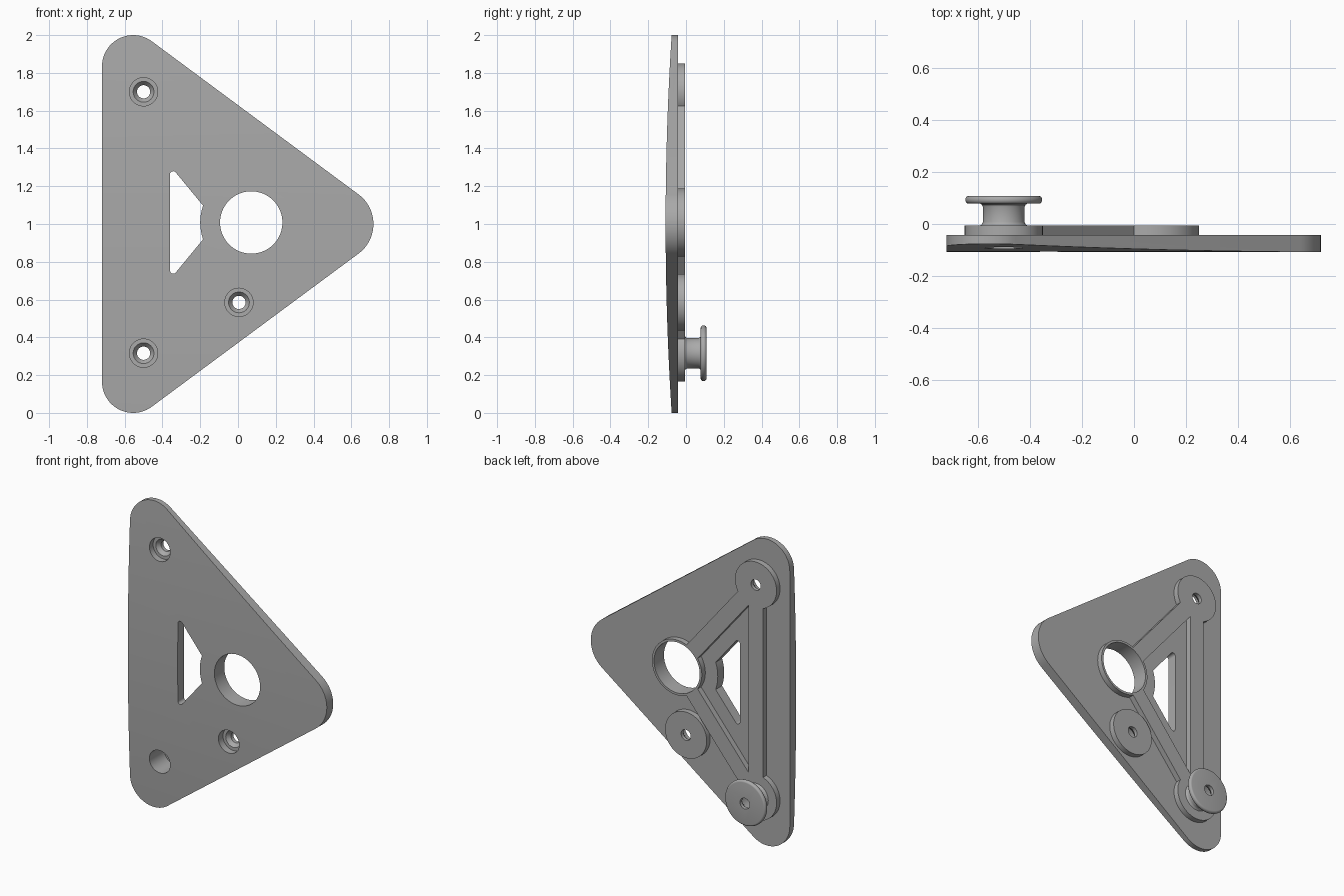
import bpy, bmesh, math
from mathutils import Vector

old = bpy.data.objects.get("Cube")
if old:
    bpy.data.objects.remove(old)

grey = bpy.data.materials.new("plain grey")
grey.use_nodes = True
grey.diffuse_color = (0.4, 0.4, 0.4, 1)
grey.node_tree.nodes["Principled BSDF"].inputs["Base Color"].default_value = grey.diffuse_color

MID = 1.008                      # height of the bore and slot
BACK = -0.042                    # rear face of the plate
RIM = -0.006                     # rear face of the raised frame
CENTRE = Vector((0.07, MID))     # big bore
TOP, LOW, THIRD = Vector((-0.5, 1.7)), Vector((-0.5, 0.316)), Vector((0.005, 0.585))


def make(name, bm):
    bmesh.ops.recalc_face_normals(bm, faces=bm.faces)
    mesh = bpy.data.meshes.new(name)
    bm.to_mesh(mesh)
    bm.free()
    mesh.materials.append(grey)
    ob = bpy.data.objects.new(name, mesh)
    bpy.context.collection.objects.link(ob)
    return ob


def arc(c, r, a0, a1, n=24):
    angles = [math.radians(a0 + (a1 - a0) * i / n) for i in range(n + 1)]
    return [Vector((c[0] + r * math.cos(a), c[1] + r * math.sin(a))) for a in angles]


def prism(name, outline, y0, y1):
    """Extrude an x-z outline along y."""
    bm = bmesh.new()
    face = bm.faces.new([bm.verts.new((p[0], y0, p[1])) for p in outline])
    new = bmesh.ops.extrude_face_region(bm, geom=[face])["geom"]
    bmesh.ops.translate(bm, vec=(0, y1 - y0, 0),
                        verts=[v for v in new if isinstance(v, bmesh.types.BMVert)])
    return make(name, bm)


def lathe(name, c, profile, n=64):
    """Turn (radius, y) points around a y axis through c; close both ends."""
    bm = bmesh.new()
    rings = [[bm.verts.new((p[0], y, p[1])) for p in arc(c, r, 0, 360, n)[:-1]]
             for r, y in profile]
    for a, b in zip(rings, rings[1:]):
        for i in range(n):
            bm.faces.new((a[i], a[(i + 1) % n], b[(i + 1) % n], b[i]))
    bm.faces.new(rings[0])
    bm.faces.new(rings[-1])
    return make(name, bm)


def combine(target, tools, operation, keep=False):
    bpy.context.view_layer.objects.active = target
    for tool in tools:
        mod = target.modifiers.new("combine", "BOOLEAN")
        mod.operation, mod.solver, mod.object = operation, "EXACT", tool
        bpy.ops.object.modifier_apply(modifier=mod.name)
        if not keep:
            bpy.data.objects.remove(tool)


def rib(a, b, half=0.052):
    side = (b - a).orthogonal().normalized() * half
    return prism("rib", [a + side, b + side, b - side, a - side], BACK, RIM)


# Rounded triangular plate with a gently bowed front
lean = math.degrees(math.atan2(0.803, 0.596))
outline = (arc((0.522, 1), 0.195, -lean, lean)
           + arc((-0.555, 1.835), 0.165, lean, 180)
           + arc((-0.555, 0.165), 0.165, 180, 360 - lean))
plate = prism("plate", outline, -0.2, BACK)
bm = bmesh.new()
bow = [(-0.108 + 0.032 * (z - 1) ** 2, z) for z in (-0.1 + 2.2 * i / 32 for i in range(33))]
bow += [(0.1, 2.1), (0.1, -0.1)]
ends = [[bm.verts.new((x, y, z)) for y, z in bow] for x in (-1, 1)]
for end in ends:
    bm.faces.new(end)
for i in range(len(bow)):
    j = (i + 1) % len(bow)
    bm.faces.new((ends[0][i], ends[0][j], ends[1][j], ends[1][i]))
combine(plate, [make("bow", bm)], "INTERSECT")

# Raised frame: two bosses, bore rim and three ribs
frame = lathe("raised_frame", TOP, [(0.15, BACK), (0.15, RIM)])
combine(frame, [lathe("boss", LOW, [(0.15, BACK), (0.15, RIM)]),
                lathe("rim", CENTRE, [(0.18, BACK), (0.18, RIM)], 96),
                rib(TOP, LOW), rib(TOP, CENTRE), rib(LOW, CENTRE)], "UNION")
third_boss = lathe("third_boss", THIRD, [(0.15, BACK), (0.15, RIM)])

# Spool: filleted stem and rounded flange
profile = [(0.09, RIM), (0.083, 0.0), (0.08, 0.008), (0.08, 0.065), (0.083, 0.073), (0.09, 0.078)]
profile += [(0.135 + 0.0125 * math.cos(a), 0.093 + 0.015 * math.sin(a))
            for a in (math.radians(-90 + 18 * i) for i in range(11))]
spool = lathe("spool", LOW, profile)

# Cutters: stepped screw holes, big bore and slot
def screw_cutter(c, floor):
    return lathe("screw_cutter", c, [(0.075, -0.3), (0.075, floor), (0.055, floor),
                                     (0.035, floor + 0.025), (0.035, 0.3)], 48)

top_cut, third_cut = screw_cutter(TOP, -0.055), screw_cutter(THIRD, -0.055)
low_cut = screw_cutter(LOW, 0.06)
bore_cut = lathe("bore_cutter", CENTRE, [(0.165, -0.3), (0.165, 0.3)], 96)

along = (CENTRE - TOP).normalized()
normal = Vector((-along.y, along.x))
r, gap = 0.017, 0.14
x = TOP.x + gap + r
apex_z = TOP.y - (gap + r + (x - TOP.x) * normal.x) / normal.y
tilt = math.degrees(math.atan2(normal.y, normal.x))
end = 180 - tilt - math.degrees(math.acos(gap / 0.27)) + 2 * tilt
spread = abs(180 - end)
slot = (arc((x, apex_z), r, tilt, 180, 10)
        + arc((x, 2 * MID - apex_z), r, 180, 360 - tilt, 10)
        + arc(CENTRE, 0.27, 180 + spread, 180 - spread, 16))
slot_cut = prism("slot_cutter", slot, -0.3, 0.3)

cutters = [top_cut, third_cut, low_cut, bore_cut, slot_cut]
combine(plate, cutters, "DIFFERENCE", True)
combine(frame, [top_cut, low_cut, bore_cut], "DIFFERENCE", True)
combine(third_boss, [third_cut], "DIFFERENCE", True)
combine(spool, [low_cut], "DIFFERENCE", True)
for cutter in cutters:
    bpy.data.objects.remove(cutter)

# Smooth curves, crisp edges
for ob in (plate, frame, third_boss, spool):
    bpy.ops.object.select_all(action="DESELECT")
    ob.select_set(True)
    bpy.context.view_layer.objects.active = ob
    bpy.ops.object.shade_smooth_by_angle(angle=math.radians(30))
